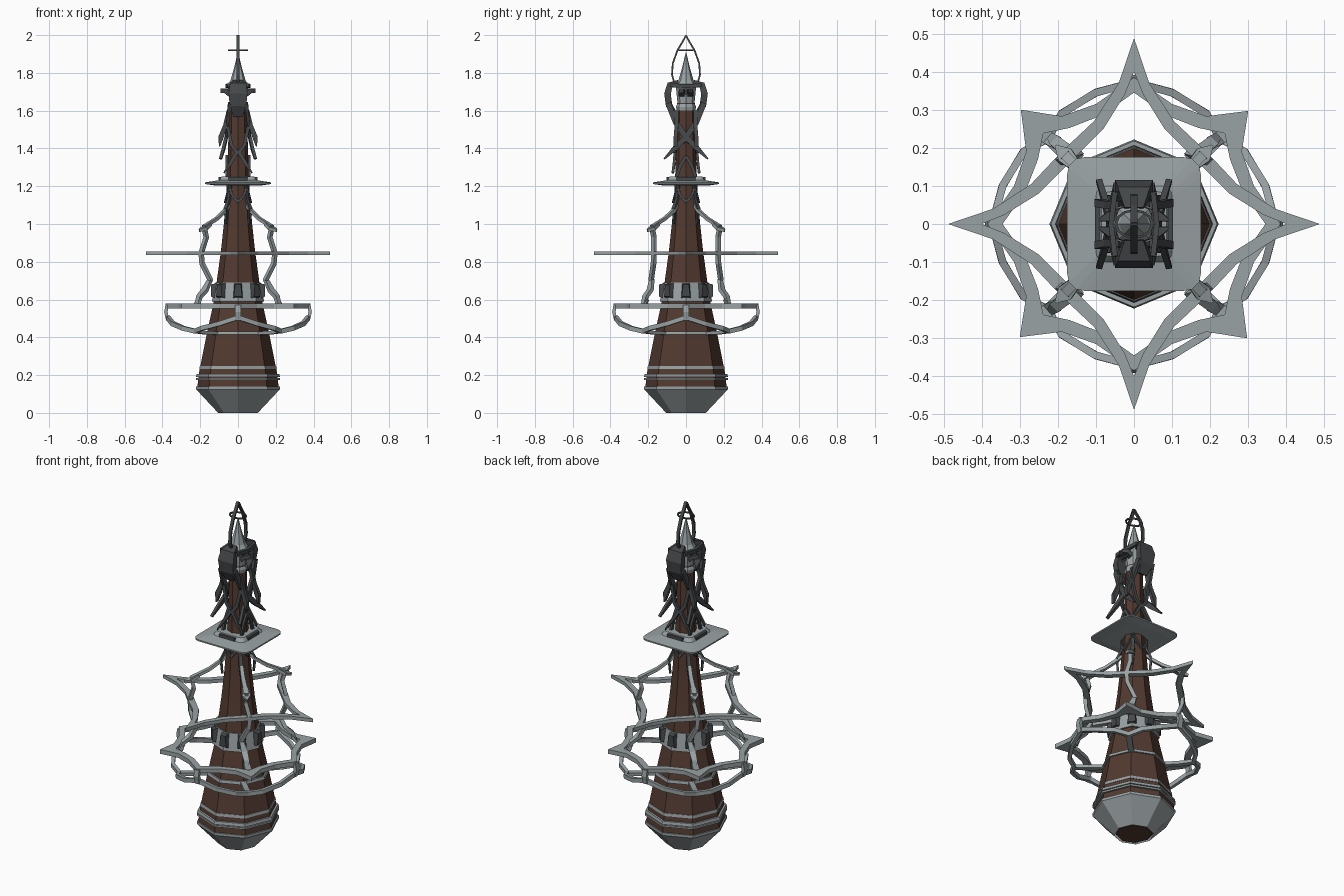
import bpy, bmesh
from math import sin, cos, pi
from mathutils import Vector

if "Cube" in bpy.data.objects:
    bpy.data.objects.remove(bpy.data.objects["Cube"])


def material(name, col):
    m = bpy.data.materials.new(name)
    m.diffuse_color = (*col, 1)
    m.use_nodes = True
    m.node_tree.nodes["Principled BSDF"].inputs["Base Color"].default_value = m.diffuse_color
    return m


BROWN = material("brown", (0.085, 0.042, 0.03))
DARK = material("dark_grey", (0.06, 0.065, 0.068))
LIGHT = material("light_grey", (0.32, 0.36, 0.37))


def finish(name, bm, mat):
    bmesh.ops.recalc_face_normals(bm, faces=bm.faces)
    me = bpy.data.meshes.new(name)
    bm.to_mesh(me)
    bm.free()
    ob = bpy.data.objects.new(name, me)
    bpy.context.collection.objects.link(ob)
    me.materials.append(mat)
    return ob


def skin(bm, loops, closed=False, caps=True):
    """Bridge equal-length point loops with quads."""
    rows = [[bm.verts.new(p) for p in lp] for lp in loops]
    n = len(rows[0])
    pairs = list(zip(rows, rows[1:])) + ([(rows[-1], rows[0])] if closed else [])
    for a, b in pairs:
        for i in range(n):
            j = (i + 1) % n
            bm.faces.new((a[i], a[j], b[j], b[i]))
    if caps and not closed:
        bm.faces.new(rows[0])
        bm.faces.new(rows[-1])


def circle(r, z, n=8, sy=1.0):
    return [(r * cos(2 * pi * i / n), r * sy * sin(2 * pi * i / n), z) for i in range(n)]


def lathe(name, prof, mat, n=8, caps=True, closed=False):
    bm = bmesh.new()
    skin(bm, [circle(r, z, n) for r, z in prof], closed, caps)
    return finish(name, bm, mat)


def band(name, z0, z1, r0, r1, mat=LIGHT):
    return lathe(name, [(r0 - .03, z0), (r0, z0), (r1, z1), (r1 - .03, z1)], mat, closed=True)


def around(pts):
    """Axis-to-diagonal outline (one octant) -> full eight-fold loop."""
    quarter = pts + [(y, x) for x, y in reversed(pts[1:-1])]
    out = []
    for k in range(4):
        for x, y in quarter:
            for _ in range(k):
                x, y = -y, x
            out.append((x, y))
    return out


def flat_ring(name, outer, inner, z0, z1, mat=LIGHT):
    at = lambda pts, z: [(x, y, z) for x, y in pts]
    bm = bmesh.new()
    skin(bm, [at(outer, z0), at(outer, z1), at(inner, z1), at(inner, z0)], True)
    return finish(name, bm, mat)


MIRROR4 = [lambda p, a=a, b=b: (a * p[0], b * p[1], p[2]) for a in (1, -1) for b in (1, -1)]
SWAP = [lambda p, f=f: (lambda q: (q[1], q[0], q[2]))(f(p)) for f in MIRROR4]
EIGHT = MIRROR4 + SWAP
FRONT_BACK = [MIRROR4[0], MIRROR4[1]]
LEFT_RIGHT = [MIRROR4[0], MIRROR4[2]]


def beam(name, pts, w, t, mat, copies, ref=(0, 0, 1)):
    """Rectangular bar along pts; w across ref, t along ref; w may be a list."""
    P = [Vector(p) for p in pts]
    ws = w if isinstance(w, list) else [w] * len(P)
    ref = Vector(ref)
    loops = []
    for i, p in enumerate(P):
        d = (P[min(i + 1, len(P) - 1)] - P[max(i - 1, 0)]).normalized()
        s = d.cross(ref).normalized()
        u = s.cross(d).normalized()
        a, b = s * ws[i] / 2, u * t / 2
        loops.append([p + a + b, p - a + b, p - a - b, p + a - b])
    bm = bmesh.new()
    for f in copies:
        skin(bm, [[f(q) for q in lp] for lp in loops])
    return finish(name, bm, mat)


# tapering octagonal tower and grey foot
lathe("tower_body", [(.095, .004), (.2, .135), (.215, .14), (.205, .22), (.165, .42), (.13, .58),
                     (.112, .70), (.09, .86), (.075, 1.0), (.063, 1.15), (.055, 1.3),
                     (.05, 1.5), (.047, 1.64)], BROWN)
lathe("foot", [(.105, 0), (.222, .125), (.222, .14), (.20, .14)], LIGHT, caps=False)

# horizontal bands and belt
band("band_low", .175, .185, .222, .222)
band("band_low_wide", .19, .207, .222, .218)
band("band_mid", .232, .248, .205, .202)
band("band_upper", .415, .432, .175, .171)
band("belt", .59, .69, .138, .12)

# window hoods on the belt corners
bm = bmesh.new()
for k in range(8):
    c, s = cos(k * pi / 4), sin(k * pi / 4)
    ring = lambda r, w, z0, z1: [(r * c - y * s, r * s + y * c, z)
                                 for y, z in ((-w, z0), (w, z0), (w * .7, z1), (-w * .7, z1))]
    skin(bm, [ring(.10, .03, .60, .69), ring(.142, .022, .615, .68)])
finish("window_hoods", bm, DARK)

# four-pointed upper star
flat_ring("upper_star", around([(.488, 0), (.37, .04), (.27, .105), (.19, .19)]),
          around([(.40, 0), (.34, .024), (.25, .08), (.165, .165)]), .835, .855)

# lower cage: top ring with diagonal tips, drops, sagging arms, roots
flat_ring("cage_top_ring", around([(.385, 0), (.315, .1), (.283, .19), (.30, .297)]),
          around([(.345, 0), (.285, .085), (.252, .17), (.238, .238)]), .553, .578)
beam("cage_drops_x", [(.375, 0, .57), (.382, 0, .535), (.372, 0, .49)], .03, .018, LIGHT, LEFT_RIGHT, (1, 0, 0))
beam("cage_drops_y", [(0, .375, .57), (0, .382, .535), (0, .372, .49)], .03, .018, LIGHT, FRONT_BACK, (0, 1, 0))
beam("cage_arms", [(.372, 0, .505), (.345, .1, .472), (.29, .19, .448), (.225, .225, .432)],
     .02, .024, LIGHT, EIGHT)
beam("cage_roots", [(.23, .23, .432), (.17, .17, .424), (.10, .10, .422)], .03, .018, LIGHT, MIRROR4)

# curved diagonal struts with outward thorns
beam("struts_top", [(.045, .045, 1.10), (.065, .062, 1.075), (.11, .11, 1.03), (.18, .18, .985)],
     [.012, .02, .022, .026], .016, LIGHT, MIRROR4)
beam("strut_thorns", [(.15, .15, 1.0), (.18, .18, .975), (.205, .205, .965)], [.03, .045, .005], .016, LIGHT, MIRROR4)
beam("struts_mid", [(.18, .18, .985), (.168, .17, .93), (.195, .17, .845), (.19, .172, .79), (.145, .185, .70)],
     .022, .02, LIGHT, MIRROR4, (1, 1, 0))
beam("struts_low", [(.145, .18, .71), (.175, .19, .65), (.205, .215, .615), (.215, .225, .57)],
     [.02, .035, .03, .02], .02, LIGHT, MIRROR4, (1, 1, 0))
beam("strut_feet", [(.205, .215, .60), (.225, .225, .565), (.28, .28, .565)], .035, .016, LIGHT, MIRROR4)


# rounded square platform with raised centre
def square(h, z):
    o = around([(h, 0), (h, h * .72), (h * .975, h * .86), (h * .92, h * .92)])
    return [(x, y, z) for x, y in o]


bm = bmesh.new()
skin(bm, [square(h, z) for h, z in ((.05, 1.205), (.13, 1.205), (.176, 1.212), (.176, 1.22),
                                   (.10, 1.232), (.085, 1.252), (.05, 1.252))])
finish("platform", bm, LIGHT)
beam("platform_slots_x", [(.096, -.05, 1.24), (.096, .05, 1.24)], .014, .018, DARK, LEFT_RIGHT)
beam("platform_slots_y", [(-.05, .096, 1.24), (.05, .096, 1.24)], .014, .018, DARK, FRONT_BACK)

# hooks under the platform
beam("hook_corners", [(.04, .04, 1.2), (.048, .048, 1.13), (.065, .065, 1.08), (.06, .06, 1.0)],
     [.02, .018, .024, .006], .012, DARK, MIRROR4, (1, 1, 0))
beam("hook_chevrons", [(.045, .05, 1.19), (.03, .06, 1.15), (0, .068, 1.115)], .014, .01, DARK, EIGHT, (0, 1, 0))

# crossing straps on the shaft sides, flaring at the lower ends
beam("side_straps", [(.045, .095, 1.64), (.055, .055, 1.54), (.062, 0, 1.46), (.075, -.055, 1.405), (.092, -.115, 1.345)],
     [.03, .03, .03, .028, .008], .016, DARK, MIRROR4, (1, 0, 0))
beam("side_fins", [(.05, .05, 1.60), (.068, .05, 1.52), (.09, .055, 1.46), (.098, .055, 1.41)],
     [.02, .022, .028, .006], .02, DARK, MIRROR4, (0, 1, 0))
beam("front_straps", [(.055, .05, 1.52), (.035, .055, 1.42), (0, .06, 1.37)], .018, .014, DARK, MIRROR4, (0, 1, 0))
beam("lower_straps", [(0, .058, 1.39), (.035, .062, 1.33), (.075, .07, 1.27)], [.02, .02, .006], .014, DARK, MIRROR4, (0, 1, 0))
beam("side_lower_straps", [(.06, 0, 1.36), (.06, .03, 1.31), (.06, .05, 1.25)], .018, .012, DARK, MIRROR4, (1, 0, 0))

# head: light core, spire, dark cheek pods and spikes
lathe("head_core", [(.05, 1.60), (.053, 1.62), (.045, 1.64), (.055, 1.74), (.04, 1.76), (.02, 1.83), (.001, 1.91)], LIGHT)
beam("cheek_pods", [(0, .04, 1.745), (0, .085, 1.735), (0, .098, 1.69), (0, .09, 1.63), (0, .06, 1.575)],
     [.05, .085, .10, .085, .05], .035, DARK, FRONT_BACK, (0, 1, 0.3))
beam("head_spikes", [(.04, .025, 1.685), (.065, .02, 1.705), (.092, .01, 1.705)], [.03, .028, .006], .024, DARK, MIRROR4)
beam("head_brow", [(.05, -.085, 1.735), (.06, 0, 1.73), (.05, .085, 1.735)], .014, .02, DARK, LEFT_RIGHT)
beam("head_windows", [(.053, -.03, 1.70), (.056, 0, 1.70), (.053, .03, 1.70)], .014, .035, DARK, LEFT_RIGHT)

# thin pointed hoop and its small ring
beam("hoop", [(0, .06, 1.74), (0, .074, 1.79), (0, .07, 1.85), (0, .045, 1.92), (0, .018, 1.965), (0, 0, 1.998)],
     .018, .009, DARK, FRONT_BACK, (0, 1, 0))
flat_ring("hoop_ring", [p[:2] for p in circle(.052, 0, 12, .75)], [p[:2] for p in circle(.044, 0, 12, .75)],
          1.917, 1.925, DARK)
